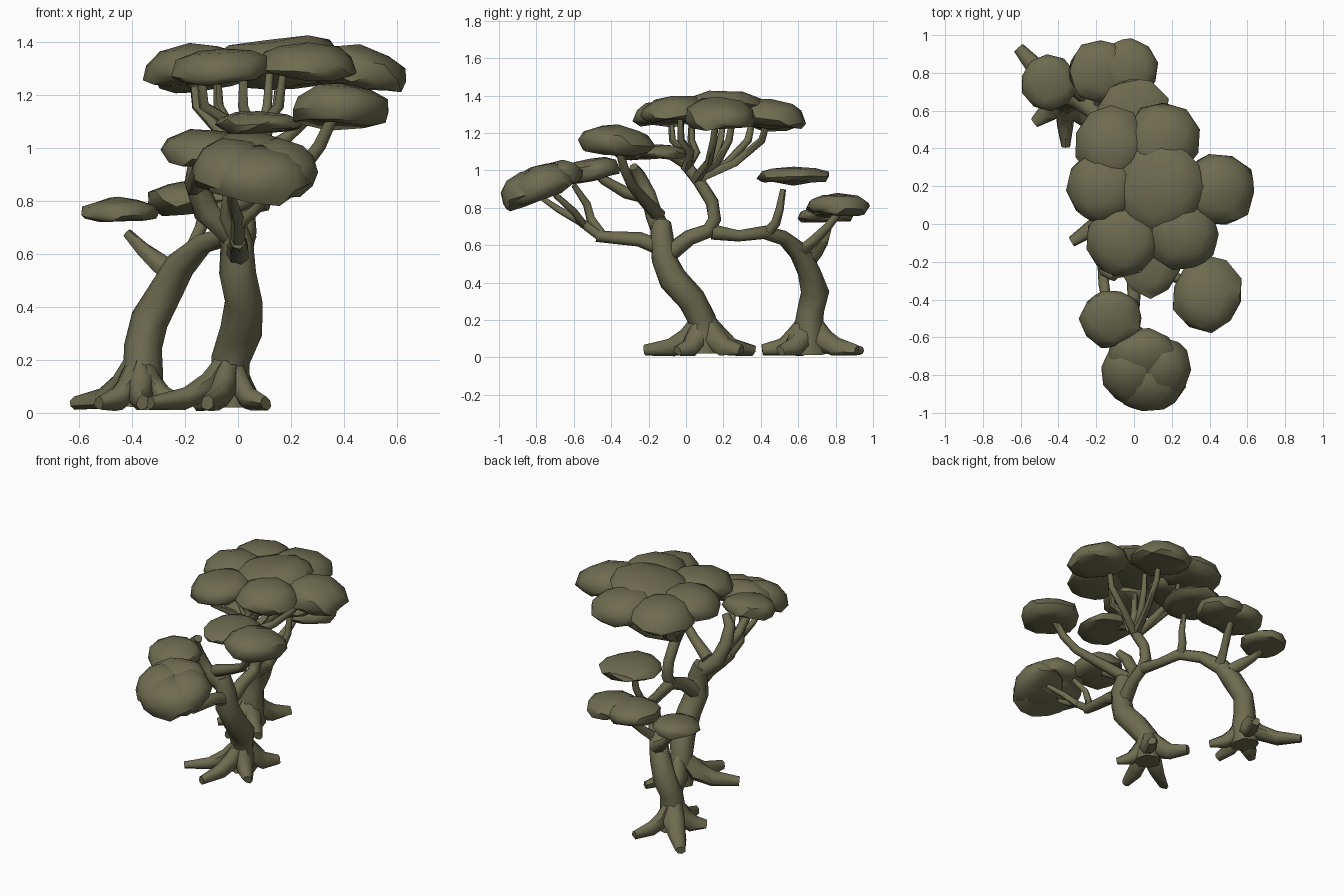
import bpy, bmesh, math, random
from mathutils import Vector, Matrix

random.seed(7)
olive = bpy.data.materials.new("olive green")
olive.diffuse_color = (0.155, 0.15, 0.08, 1)


def finish(bm, name, angle):
    bmesh.ops.recalc_face_normals(bm, faces=bm.faces)
    me = bpy.data.meshes.new(name)
    bm.to_mesh(me)
    bm.free()
    me.materials.append(olive)
    ob = bpy.data.objects.new(name, me)
    bpy.context.collection.objects.link(ob)
    bpy.ops.object.select_all(action='DESELECT')
    ob.select_set(True)
    bpy.context.view_layer.objects.active = ob
    bpy.ops.object.shade_smooth_by_angle(angle=math.radians(angle))
    return ob


def sweep(bm, pts, sides=7, squash=1.0):
    """Tapered tube through (x, y, z, radius) points."""
    p = [Vector(q[:3]) for q in pts]
    rings, side = [], None
    for i, c in enumerate(p):
        t = (p[min(i + 1, len(p) - 1)] - p[max(i - 1, 0)]).normalized()
        if side is None:
            side = t.cross(Vector((0, 0, 1)) if abs(t.z) < 0.8 else Vector((1, 0, 0)))
        side = (side - t * side.dot(t)).normalized()
        up = t.cross(side)
        ring = []
        for k in range(sides):
            a = 2 * math.pi * k / sides
            r = pts[i][3] * random.uniform(0.92, 1.1)
            ring.append(bm.verts.new(c + side * math.cos(a) * r + up * math.sin(a) * r * squash))
        rings.append(ring)
    for a, b in zip(rings, rings[1:]):
        for k in range(sides):
            j = (k + 1) % sides
            bm.faces.new((a[k], a[j], b[j], b[k]))
    bm.faces.new(rings[0])
    bm.faces.new(rings[-1])


def tubes(name, paths, sides=7):
    bm = bmesh.new()
    for pts in paths:
        sweep(bm, pts, sides)
    return finish(bm, name, 62)


def roots(name, cx, cy, tips):
    """Flaring roots that run down the trunk foot and out along the ground."""
    bm = bmesh.new()
    for x, y in tips:
        mix = lambda f: (cx + (x - cx) * f, cy + (y - cy) * f)
        sweep(bm, [(*mix(0.05), 0.2, 0.05), (*mix(0.25), 0.1, 0.068),
                   (*mix(0.55), 0.05, 0.056), (*mix(0.97), 0.036, 0.032)], 7, 0.75)
    for v in bm.verts:
        v.co.z = max(v.co.z, random.choice((0.0, 0.01, 0.018)))
    return finish(bm, name, 62)


def canopy(name, lobes, tilt=0.0, centre=None, lean_out=0.0):
    """Flattened foliage lobes: (x, y, z of rim, radius x, radius y, rise, drop)."""
    bm = bmesh.new()
    for x, y, z, rx, ry, up, down in lobes:
        new = bmesh.ops.create_icosphere(bm, subdivisions=2, radius=1)['verts']
        turn = Matrix.Rotation(random.uniform(0, 6.28), 3, 'Z')
        lean = Matrix.Rotation(tilt, 3, 'X')
        if centre:   # outer lobes droop away from the middle
            lean = Matrix.Rotation(lean_out, 3, Vector((centre[1] - y, x - centre[0], 0)).normalized())
        for v in new:
            c = turn @ v.co
            flat = math.hypot(c.x, c.y)
            full = flat ** -0.25 if flat > 0.1 else 1   # fuller than a sphere
            full *= random.uniform(0.95, 1.06)
            h = c.z * up if c.z > 0 else max(c.z, -0.7) * down / 0.7 * random.uniform(0.6, 1.3)
            h += random.uniform(-0.009, 0.009)
            v.co = lean @ Vector((c.x * rx * full, c.y * ry * full, h)) + Vector((x, y, z))
    return finish(bm, name, 40)


# Front tree: trunk and roots
tubes("front_trunk", [[(-0.03, 0.10, 0.02, 0.085), (-0.03, 0.10, 0.12, 0.078), (-0.03, 0.09, 0.2, 0.07),
                       (0.01, 0.03, 0.31, 0.08), (0.02, -0.07, 0.42, 0.075), (0.0, -0.12, 0.53, 0.068),
                       (0.0, -0.13, 0.64, 0.062), (-0.03, -0.13, 0.72, 0.055)]], 8)
roots("front_roots", -0.03, 0.1, [(-0.34, -0.1), (-0.12, -0.23), (0.11, -0.05), (0.1, 0.3), (-0.15, 0.37)])

# Rear tree: trunk and roots
tubes("rear_trunk", [[(-0.37, 0.66, 0.02, 0.09), (-0.36, 0.66, 0.14, 0.078), (-0.36, 0.67, 0.25, 0.072),
                      (-0.33, 0.69, 0.35, 0.07), (-0.27, 0.66, 0.46, 0.062), (-0.22, 0.61, 0.56, 0.056),
                      (-0.13, 0.52, 0.64, 0.042), (-0.03, 0.42, 0.67, 0.036), (0.02, 0.28, 0.65, 0.032),
                      (0.03, 0.14, 0.67, 0.04)]], 8)
roots("rear_roots", -0.37, 0.66, [(-0.62, 0.94), (-0.25, 0.92), (-0.53, 0.53), (-0.36, 0.4), (-0.2, 0.5)])

# Main limbs
tubes("main_limbs", [
    [(0.0, -0.10, 0.55, 0.05), (0.02, 0.02, 0.64, 0.042), (0.03, 0.12, 0.68, 0.04), (0.03, 0.15, 0.74, 0.036),
     (0.03, 0.14, 0.83, 0.034), (0.03, 0.07, 0.94, 0.034), (0.02, -0.01, 1.04, 0.03)],
    [(-0.02, -0.13, 0.68, 0.055), (-0.12, -0.17, 0.76, 0.05), (-0.16, -0.2, 0.87, 0.042),
     (-0.15, -0.25, 0.97, 0.035), (-0.1, -0.28, 1.02, 0.025)],
    [(0.0, -0.12, 0.58, 0.045), (0.0, -0.25, 0.63, 0.04), (0.0, -0.37, 0.64, 0.036), (0.0, -0.48, 0.65, 0.03)],
    [(-0.06, -0.15, 0.76, 0.04), (0.1, -0.22, 0.84, 0.032), (0.24, -0.29, 0.92, 0.028),
     (0.31, -0.33, 1.01, 0.025), (0.36, -0.36, 1.12, 0.022)],
    [(-0.16, -0.2, 0.85, 0.035), (-0.16, -0.32, 0.88, 0.03), (-0.14, -0.44, 0.95, 0.026), (-0.12, -0.5, 1.0, 0.02)],
])

# Branches that hold the foliage
twigs = [
    [(0.0, -0.46, 0.65, 0.028), (0.0, -0.57, 0.73, 0.024), (-0.02, -0.68, 0.79, 0.02), (-0.03, -0.78, 0.86, 0.015)],
    [(0.0, -0.55, 0.71, 0.022), (0.08, -0.6, 0.78, 0.02), (0.13, -0.7, 0.87, 0.015)],
    [(0.0, -0.45, 0.65, 0.028), (-0.05, -0.51, 0.74, 0.024), (-0.04, -0.53, 0.82, 0.02), (0.0, -0.6, 0.92, 0.015)],
    [(0.02, 0.01, 1.02, 0.028), (0.03, -0.08, 1.08, 0.025), (0.06, -0.2, 1.09, 0.02)],
    [(-0.03, 0.43, 0.66, 0.03), (0.0, 0.48, 0.72, 0.026), (0.02, 0.5, 0.79, 0.022), (0.02, 0.52, 0.9, 0.016)],
    [(-0.24, 0.66, 0.52, 0.04), (-0.3, 0.7, 0.57, 0.035), (-0.36, 0.74, 0.62, 0.026), (-0.42, 0.76, 0.68, 0.018)],
    [(-0.2, 0.61, 0.56, 0.035), (-0.17, 0.69, 0.63, 0.028), (-0.14, 0.76, 0.7, 0.024), (-0.12, 0.83, 0.79, 0.018)],
]
for x, y in [(-0.14, -0.08), (-0.17, 0.2), (0.02, 0.03), (0.17, -0.03), (0.34, 0.16), (0.12, 0.25), (-0.08, 0.36), (0.16, 0.44)]:
    s = 0.95 if y > 0.1 else 1.01
    twigs.append([(0.03, 0.05 if y > 0.1 else 0.0, s, 0.028), (0.03 + x * 0.45, 0.04 + y * 0.5, s + 0.09, 0.023),
                  (x * 0.92, y * 0.92, 1.16, 0.02), (x, y, 1.28, 0.016)])
tubes("branches", twigs, 6)

# Foliage
canopy("top_canopy", [
    (0.445, 0.18, 1.27, 0.2, 0.195, 0.115, 0.045),
    (-0.06, -0.09, 1.29, 0.19, 0.195, 0.09, 0.04),
    (0.26, -0.06, 1.305, 0.19, 0.185, 0.09, 0.035),
    (-0.17, 0.2, 1.29, 0.19, 0.195, 0.1, 0.045),
    (0.13, 0.19, 1.33, 0.25, 0.25, 0.085, 0.035),
    (-0.12, 0.42, 1.28, 0.19, 0.2, 0.105, 0.045),
    (0.15, 0.445, 1.28, 0.2, 0.2, 0.105, 0.045)], 0, (0.131, 0.19), 0.13)
canopy("right_canopy", [(0.39, -0.37, 1.14, 0.19, 0.2, 0.1, 0.05)], -0.08)
canopy("small_canopy", [(0.08, -0.19, 1.09, 0.165, 0.2, 0.045, 0.03)])
canopy("left_canopy", [(-0.12, -0.5, 0.985, 0.165, 0.16, 0.085, 0.04)], 0.15)
canopy("front_canopy", [
    (0.05, -0.7, 0.94, 0.19, 0.16, 0.11, 0.05),
    (-0.02, -0.79, 0.91, 0.155, 0.17, 0.11, 0.05),
    (0.15, -0.77, 0.9, 0.155, 0.18, 0.12, 0.05),
    (0.07, -0.84, 0.875, 0.2, 0.155, 0.13, 0.05)], 0.38)
canopy("rear_high_canopy", [(0.0, 0.575, 0.965, 0.19, 0.2, 0.055, 0.03)])
canopy("rear_canopy", [(-0.18, 0.81, 0.8, 0.17, 0.17, 0.075, 0.04), (-0.03, 0.82, 0.8, 0.165, 0.165, 0.075, 0.04)])
canopy("rear_left_canopy", [(-0.45, 0.75, 0.755, 0.15, 0.15, 0.055, 0.035)], 0.06)
